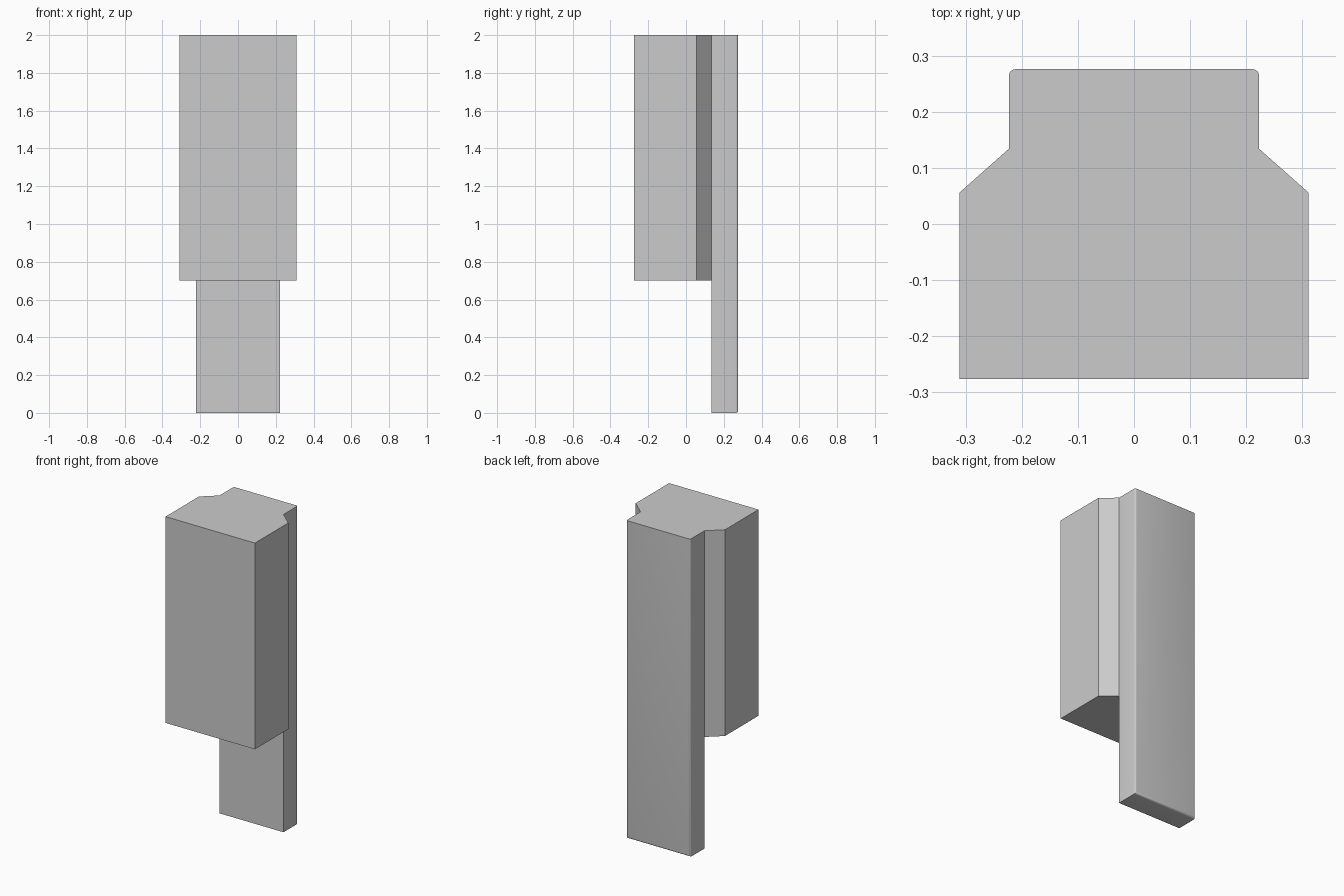
import bpy, bmesh

if "Cube" in bpy.data.objects:
    bpy.data.objects.remove(bpy.data.objects["Cube"])

SEAM_Y = 0.134  # plane where the block meets the back plate


def prism(name, outline, z0, z1, bevel_test=None, radius=0.012):
    """Extrude an (x, y) outline from z0 to z1, rounding the edges picked by bevel_test."""
    bm = bmesh.new()
    face = bm.faces.new([bm.verts.new((x, y, z0)) for x, y in outline])
    top = bmesh.ops.extrude_face_region(bm, geom=[face])["geom"]
    verts = [g for g in top if isinstance(g, bmesh.types.BMVert)]
    bmesh.ops.translate(bm, verts=verts, vec=(0, 0, z1 - z0))
    bmesh.ops.recalc_face_normals(bm, faces=bm.faces)
    if bevel_test:
        edges = [e for e in bm.edges if bevel_test(*[v.co for v in e.verts])]
        bmesh.ops.bevel(bm, geom=edges, offset=radius, segments=4, profile=0.5,
                        affect='EDGES')
    mesh = bpy.data.meshes.new(name)
    bm.to_mesh(mesh)
    bm.free()
    obj = bpy.data.objects.new(name, mesh)
    bpy.context.collection.objects.link(obj)
    return obj


def mirrored(half):
    return half + [(-x, y) for x, y in reversed(half)]


# Thick front block with chamfered rear corners
prism("front_block",
      mirrored([(0.311, -0.276), (0.311, 0.056), (0.223, SEAM_Y)]), 0.702, 2.0)


# Long back plate: rear vertical edges and rear bottom edge are softened
def rear_edge(a, b):
    rear = min(a.y, b.y) > 0.2
    return rear and (abs(a.z - b.z) > 1 or max(a.z, b.z) < 0.1)


plate = prism("back_plate", mirrored([(0.223, SEAM_Y), (0.223, 0.276)]),
              0.0, 2.0, rear_edge)
bpy.context.view_layer.objects.active = plate
plate.select_set(True)
bpy.ops.object.shade_smooth_by_angle()
